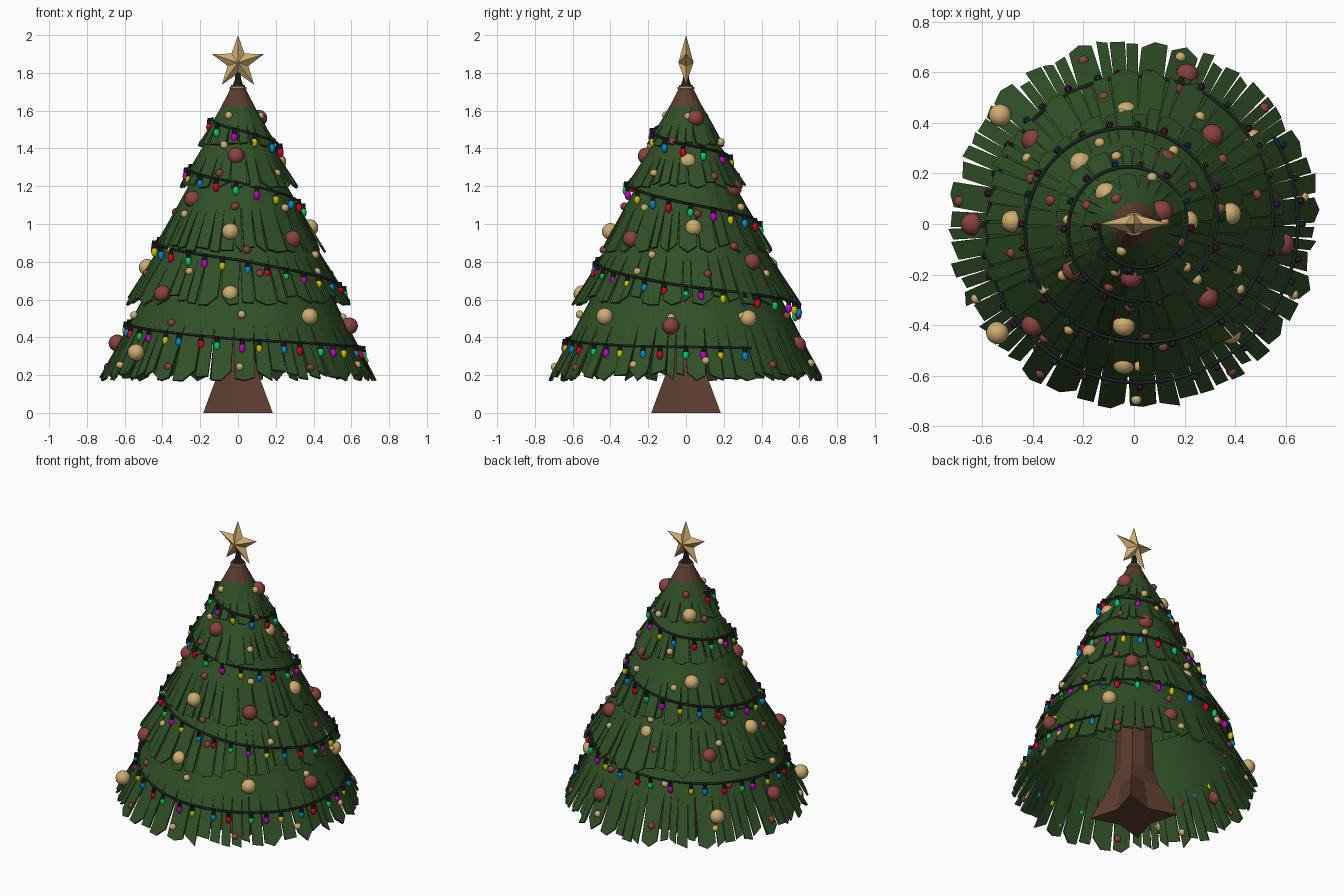
import bpy, bmesh, math, random
from mathutils import Matrix, Vector

if "Cube" in bpy.data.objects:
    bpy.data.objects.remove(bpy.data.objects["Cube"])

random.seed(7)
TAU = math.tau


def mat(name, r, g, b):
    m = bpy.data.materials.new(name)
    m.diffuse_color = (r, g, b, 1)
    m.use_nodes = True
    m.node_tree.nodes["Principled BSDF"].inputs["Base Color"].default_value = m.diffuse_color
    return m


GREEN = mat("needle_green", 0.03, 0.08, 0.02)
BROWN = mat("bark_brown", 0.11, 0.046, 0.03)
GOLD = mat("gold", 0.62, 0.42, 0.16)
RED = mat("ornament_red", 0.25, 0.055, 0.05)
WIRE = mat("wire_dark", 0.012, 0.018, 0.015)
BULBS = [mat("bulb_blue", 0.0, 0.25, 0.62), mat("bulb_yellow", 0.6, 0.53, 0.0),
         mat("bulb_magenta", 0.55, 0.0, 0.55), mat("bulb_green", 0.0, 0.6, 0.13),
         mat("bulb_red", 0.65, 0.0, 0.02)]


def finish(name, bm, material, smooth=False):
    bmesh.ops.recalc_face_normals(bm, faces=bm.faces)
    me = bpy.data.meshes.new(name)
    for f in bm.faces:
        f.smooth = smooth
    bm.to_mesh(me)
    bm.free()
    me.materials.append(material)
    ob = bpy.data.objects.new(name, me)
    bpy.context.collection.objects.link(ob)
    return ob


def polar(a, r, z):
    return Vector((r * math.cos(a), r * math.sin(a), z))


def interp(table, x):
    for (x0, y0), (x1, y1) in zip(table, table[1:]):
        if x <= x1:
            return y0 + (y1 - y0) * max(0, (x - x0) / (x1 - x0))
    return table[-1][1]


def loft(name, rings, material):
    """Skin closed rings of points and cap both ends."""
    bm = bmesh.new()
    vs = [[bm.verts.new(p) for p in ring] for ring in rings]
    n = len(vs[0])
    for a, b in zip(vs, vs[1:]):
        for i in range(n):
            j = (i + 1) % n
            bm.faces.new((a[i], a[j], b[j], b[i]))
    bm.faces.new(vs[0])
    bm.faces.new(vs[-1])
    return finish(name, bm, material)


# Trunk: four root points at the foot, tapering into a pole
loft("trunk", [[polar(TAU * (i + 1) / 8, ro if i % 2 == 0 else ri, z) for i in range(8)]
               for z, ro, ri in ((0, 0.26, 0.13), (0.2, 0.155, 0.1), (0.3, 0.12, 0.1),
                                 (0.7, 0.1, 0.09), (1.62, 0.05, 0.05))], BROWN)

# Brown cap cone under the star
loft("trunk_tip", [[polar(TAU * i / 14, r, z) for i in range(14)]
                   for z, r in ((1.625, 0.087), (1.71, 0.043), (1.735, 0.036))], BROWN)
loft("star_stem", [[polar(TAU * i / 8, r, z) for i in range(8)]
                   for z, r in ((1.73, 0.03), (1.76, 0.018), (1.80, 0.012))], WIRE)

# Gold ring around the tip
bpy.ops.mesh.primitive_torus_add(major_radius=0.042, minor_radius=0.005, major_segments=20,
                                 minor_segments=6, location=(0, 0, 1.72))
ring = bpy.context.object
ring.name = "tip_ring"
ring.data.materials.append(GOLD)

# Branch skirts: a cone cut into hanging strips with slanted ends
TIERS = [(0.42, 0.75, 0.73, 0.17, 58), (0.27, 1.10, 0.60, 0.57, 46),
         (0.19, 1.32, 0.45, 0.85, 36), (0.11, 1.52, 0.315, 1.19, 28),
         (0.07, 1.64, 0.205, 1.41, 20)]
for k, (r0, z0, r1, z1, n) in enumerate(TIERS):
    bm = bmesh.new()
    widths = [random.choice((0.7, 0.9, 1.1, 1.7)) for _ in range(n)]
    scale = TAU / sum(widths)
    a = random.random()

    def at(ang, t, off=0):
        return bm.verts.new(polar(ang, r0 + (r1 - r0) * t + off, z0 + (z1 - z0) * t))

    first = start = (at(a, 0), at(a, 0.5))
    for i, w in enumerate(widths):
        b = a + w * scale
        end = first if i == n - 1 else (at(b, 0), at(b, 0.5))
        bm.faces.new((start[0], end[0], end[1], start[1]))
        # loose half of the strip
        g = (b - a) * random.uniform(0.02, 0.13)
        off = random.uniform(-0.012, 0.012)
        ta, tb = random.uniform(0.9, 1.0), random.uniform(0.9, 1.0)
        low = [at(b - g, tb, off), at(a + g, ta, off)]
        if w > 1.5:
            low.insert(1, at((a + b) / 2, 1.0, off))
        bm.faces.new([start[1], end[1]] + low)
        a, start = b, end
    ob = finish("branch_tier_%d" % (k + 1), bm, GREEN)
    sol = ob.modifiers.new("thickness", "SOLIDIFY")
    sol.thickness = 0.012
    sol.offset = 0

# Tree surface radius by height
SURF = [(0.17, 0.73), (0.5, 0.555), (0.6, 0.575), (0.81, 0.45), (0.88, 0.43), (1.13, 0.305),
        (1.22, 0.29), (1.38, 0.2), (1.43, 0.195), (1.64, 0.075)]

# Light string: spiral keyed as (degrees climbed, height)
CLIMB = [(0, 0.345), (60, 0.355), (122, 0.39), (212, 0.48), (302, 0.57), (392, 0.67), (482, 0.81),
         (572, 0.91), (752, 1.11), (842, 1.22), (932, 1.30), (1112, 1.42), (1202, 1.50), (1292, 1.56)]
path = []
for d in range(0, 1293, 4):
    z = interp(CLIMB, d)
    path.append(polar(math.radians(32 - d), interp(SURF, z) + 0.014, z))
cu = bpy.data.curves.new("light_wire", "CURVE")
cu.dimensions = "3D"
cu.bevel_depth = 0.007
cu.bevel_resolution = 1
cu.use_fill_caps = True
sp = cu.splines.new("POLY")
sp.points.add(len(path) - 1)
for p, co in zip(sp.points, path):
    p.co = (*co, 1)
cu.materials.append(WIRE)
wire = bpy.data.objects.new("light_wire", cu)
bpy.context.collection.objects.link(wire)

# Bulbs and sockets hang at even steps along the string
bulb_bms = [bmesh.new() for _ in BULBS]
sock = bmesh.new()
walked, count = 0.0, 0
for p, q in zip(path, path[1:]):
    walked += (q - p).length
    if walked < 0.108 * (count + 0.3):
        continue
    out = Vector((q.x, q.y, 0)).normalized()
    c = q + out * 0.016
    bmesh.ops.create_uvsphere(bulb_bms[count % 5], u_segments=8, v_segments=6, radius=1,
                              matrix=Matrix.Translation(c - Vector((0, 0, 0.045)))
                              @ Matrix.Diagonal((0.017, 0.017, 0.026, 1)))
    bmesh.ops.create_cone(sock, cap_ends=True, segments=8, radius1=0.013, radius2=0.01, depth=0.03,
                          matrix=Matrix.Translation(c - Vector((0, 0, 0.012))))
    count += 1
for bm, m in zip(bulb_bms, BULBS):
    finish(m.name + "s", bm, m, True)
finish("bulb_sockets", sock, WIRE)

# Large baubles (x, y, z)
GOLD_BIG = [(-.54, -.43, .32), (-.53, .43, .35), (.47, .33, .5), (-.03, .44, .78), (-.21, .24, 1.08),
            (-.48, .01, .77), (.21, .01, 1.33), (-.11, .12, 1.45), (-.04, -.40, .96),
            (-.04, -.55, .63), (.38, .04, .98), (.38, -.43, .51)]
RED_BIG = [(.21, .59, .36), (.31, .35, .8), (-.40, .33, .68), (-.64, 0, .37), (.11, .05, 1.56),
           (-.24, -.18, 1.13), (-.01, -.21, 1.36), (.29, -.29, .92), (-.40, -.40, .63),
           (.59, -.08, .46), (.12, .25, 1.19)]


def ball(bm, p, r):
    bmesh.ops.create_uvsphere(bm, u_segments=16, v_segments=10, radius=r,
                              matrix=Matrix.Translation(p))


gold, red = bmesh.new(), bmesh.new()
for bm, pts in ((gold, GOLD_BIG), (red, RED_BIG)):
    for p in pts:
        ball(bm, p, 0.045)

# Small baubles in rows between the large ones, alternating colour
i = 0
for z, n in ((0.26, 11), (0.5, 9), (0.73, 8), (0.86, 6), (1.07, 7), (1.26, 5), (1.42, 4), (1.58, 3)):
    for j in range(n):
        a = TAU * (j + 0.37 * i) / n + 0.6 * z
        zz = z + random.uniform(-0.025, 0.025)
        ball((gold, red)[j % 2], polar(a, interp(SURF, zz) + 0.004, zz), 0.021)
    i += 1
finish("gold_baubles", gold, GOLD, True)
finish("red_baubles", red, RED, True)

# Five-pointed faceted star
bm = bmesh.new()
cz = 1.855
rim = []
for i in range(10):
    r = 0.145 if i % 2 == 0 else 0.058
    a = TAU * i / 10
    rim.append(bm.verts.new((r * math.sin(a), 0, cz + r * math.cos(a))))
for y in (-0.04, 0.04):
    hub = bm.verts.new((0, y, cz))
    for i in range(10):
        bm.faces.new((rim[i], rim[(i + 1) % 10], hub))
finish("top_star", bm, GOLD)
